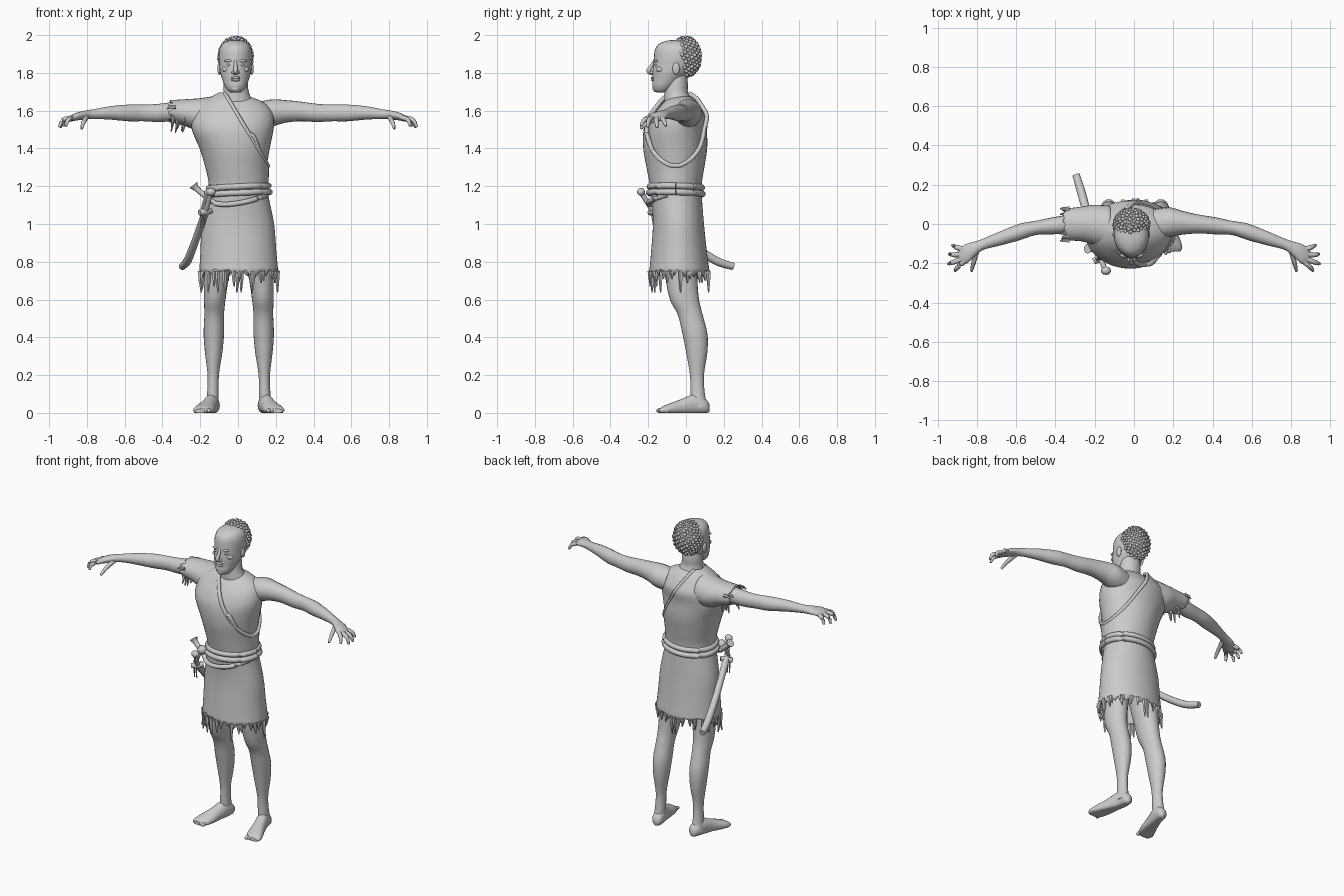
import bpy, bmesh, math, random
from mathutils import Vector

random.seed(4)
grey = bpy.data.materials.new("plain grey")
grey.diffuse_color = (0.6, 0.6, 0.6, 1)
AX, AY, AZ = Vector((1, 0, 0)), Vector((0, 1, 0)), Vector((0, 0, 1))


def finish(name, bm, thick=0, angle=50):
    """Turn a bmesh into a smooth grey object."""
    bmesh.ops.recalc_face_normals(bm, faces=bm.faces)
    me = bpy.data.meshes.new(name)
    bm.to_mesh(me)
    bm.free()
    ob = bpy.data.objects.new(name, me)
    bpy.context.collection.objects.link(ob)
    me.materials.append(grey)
    bpy.ops.object.select_all(action='DESELECT')
    ob.select_set(True)
    bpy.context.view_layer.objects.active = ob
    bpy.ops.object.shade_smooth_by_angle(angle=math.radians(angle))
    if thick:
        m = ob.modifiers.new("thickness", 'SOLIDIFY')
        m.thickness, m.offset = thick, 0
    return ob


def spline(pts, n=4):
    """Catmull-Rom interpolation of equal-length tuples."""
    out = []
    for i in range(len(pts) - 1):
        a, b, c, d = (pts[max(0, min(len(pts) - 1, i + k))] for k in (-1, 0, 1, 2))
        for s in range(n):
            t = s / n
            out.append([0.5 * (2 * q + (r - p) * t + (2 * p - 5 * q + 4 * r - w) * t * t
                        + (3 * q - p - 3 * r + w) * t ** 3) for p, q, r, w in zip(a, b, c, d)])
    return out + [list(pts[-1])]


def loft(bm, stations, u, v, seg=28, caps=True, n=4):
    """Skin ellipses (x, y, z, ru, rv); u and v span each ring."""
    rings = []
    for x, y, z, ru, rv in spline(stations, n):
        c = Vector((x, y, z))
        rings.append([bm.verts.new(c + u * ru * math.cos(k * math.tau / seg)
                                   + v * rv * math.sin(k * math.tau / seg)) for k in range(seg)])
    for a, b in zip(rings, rings[1:]):
        for k in range(seg):
            j = (k + 1) % seg
            bm.faces.new((a[k], a[j], b[j], b[k]))
    if caps:
        bm.faces.new(rings[0])
        bm.faces.new(rings[-1])
    return rings


def upright(bm, rows, **kw):
    """Loft of (z, x, y, rx, ry) rows."""
    return loft(bm, [(x, y, z, a, b) for z, x, y, a, b in rows], AX, AY, **kw)


def tube(bm, pts, radii, seg=10, n=4):
    """Round tube along a curved path with varying radius."""
    path = spline([tuple(p) + (r,) for p, r in zip(pts, radii)], n)
    cs = [Vector(p[:3]) for p in path]
    rings = []
    for i, c in enumerate(cs):
        d = (cs[min(i + 1, len(cs) - 1)] - cs[max(i - 1, 0)]).normalized()
        u = d.cross(AX if abs(d.x) < 0.7 else AZ).normalized()
        w = d.cross(u)
        rings.append([bm.verts.new(c + path[i][3] * (u * math.cos(k * math.tau / seg)
                      + w * math.sin(k * math.tau / seg))) for k in range(seg)])
    for a, b in zip(rings, rings[1:]):
        for k in range(seg):
            j = (k + 1) % seg
            bm.faces.new((a[k], a[j], b[j], b[k]))
    bm.faces.new(rings[0])
    bm.faces.new(rings[-1])


def ball(bm, c, r, sub=2):
    res = bmesh.ops.create_icosphere(bm, subdivisions=sub, radius=1)
    for vert in res['verts']:
        vert.co = Vector(c) + Vector([a * b for a, b in zip(vert.co, r)])


# Torso and neck
bm = bmesh.new()
upright(bm, [(1.10, 0, -.05, .145, .12), (1.2, .005, -.055, .142, .12), (1.3, .003, -.055, .15, .132),
             (1.4, 0, -.055, .168, .148), (1.5, 0, -.055, .188, .147), (1.57, 0, -.038, .19, .138),
             (1.62, 0, -.033, .165, .108), (1.655, 0, -.03, .115, .078), (1.675, 0, -.03, .06, .05)])
upright(bm, [(1.56, 0, -.03, .15, .1), (1.62, -.003, -.035, .105, .082), (1.66, -.006, -.045, .08, .07),
             (1.70, -.01, -.052, .067, .062), (1.74, -.012, -.05, .064, .06), (1.79, -.013, -.05, .06, .055)])
finish("torso", bm)

# Head with nose, brow, lips, eyes and ears
HX = -.013
bm = bmesh.new()
upright(bm, [(1.695, HX, -.13, .02, .02), (1.705, HX, -.128, .04, .04), (1.73, HX, -.116, .057, .062),
             (1.76, HX, -.10, .069, .076), (1.80, HX, -.08, .081, .097), (1.84, HX, -.062, .086, .112),
             (1.88, HX, -.052, .09, .118), (1.92, HX, -.05, .087, .115), (1.95, HX, -.055, .073, .092),
             (1.968, HX, -.055, .045, .055), (1.974, HX, -.055, .012, .015)])
tube(bm, [(HX, -.165, 1.865), (HX, -.183, 1.835), (HX, -.197, 1.81), (HX, -.175, 1.795)],
     [.008, .01, .013, .008])
for z in (1.762, 1.774):
    ball(bm, (HX, -.174, z), (.026, .012, .007))
ball(bm, (HX, -.16, 1.718), (.026, .018, .02))
for s in (-1, 1):
    ball(bm, (HX + s * .013, -.18, 1.802), (.01, .012, .008))
    ball(bm, (HX + s * .036, -.158, 1.842), (.014, .01, .007))
    ball(bm, (HX + s * .036, -.159, 1.864), (.024, .012, .008))
    ball(bm, (HX + s * .05, -.135, 1.818), (.022, .024, .016))
    ball(bm, (HX + s * .086, -.052, 1.822), (.01, .02, .034))
finish("head", bm)

# Curly hair on the crown and back of the head
bm = bmesh.new()
hc, hr = Vector((HX, -.002, 1.885)), (.088, .078, .104)
ball(bm, hc, hr, 3)
for i in range(230):
    z = 1 - 2 * (i + .5) / 230
    a = i * 2.39996
    p = Vector((math.sqrt(1 - z * z) * math.cos(a), math.sqrt(1 - z * z) * math.sin(a), z))
    if p.y > -.75 and p.y + .35 * p.z > -.3:
        r = random.uniform(.009, .0125)
        ball(bm, hc + Vector([q * w for q, w in zip(p, hr)]), (r, r, r), 1)
finish("curly_hair", bm, angle=80)

for s, side in ((1, "left"), (-1, "right")):
    # Arm and palm
    bm = bmesh.new()
    arm = [(.10, .0, 1.575, .075, .07), (.18, .01, 1.588, .075, .072), (.25, .006, 1.596, .06, .06),
           (.33, .0, 1.596, .048, .052), (.42, -.01, 1.588, .043, .048), (.50, -.02, 1.588, .036, .044),
           (.58, -.04, 1.588, .042, .044), (.68, -.073, 1.588, .036, .035), (.76, -.1, 1.582, .029, .026),
           (.80, -.12, 1.578, .034, .024), (.85, -.15, 1.57, .05, .021), (.885, -.162, 1.558, .042, .016),
           (.90, -.168, 1.55, .026, .01)]
    loft(bm, [(s * x, y, z, a, b) for x, y, z, a, b in arm], AY, AZ, seg=20)
    # Fingers and thumb
    for pts in ([(.865, -.19, 1.565), (.9, -.222, 1.55), (.912, -.238, 1.518)],
                [(.88, -.18, 1.562), (.927, -.197, 1.55), (.946, -.203, 1.512)],
                [(.88, -.155, 1.56), (.925, -.157, 1.545), (.942, -.153, 1.51)],
                [(.875, -.128, 1.56), (.908, -.117, 1.548), (.925, -.107, 1.518)],
                [(.80, -.13, 1.57), (.817, -.195, 1.54), (.828, -.24, 1.505)]):
        tube(bm, [(s * x, y, z) for x, y, z in pts], [.014, .012, .007], 8)
    finish(side + "_arm", bm)

    # Leg
    bm = bmesh.new()
    leg = [(.92, .095, -.04, .085, .1), (.72, .118, -.025, .066, .085), (.6, .127, -.008, .057, .077),
           (.52, .13, .022, .052, .066), (.42, .132, .047, .054, .066), (.32, .133, .057, .046, .056),
           (.2, .135, .058, .03, .037), (.1, .137, .062, .031, .038), (.03, .142, .07, .036, .045)]
    upright(bm, [(z, s * x + .004, y, a, b) for z, x, y, a, b in leg], seg=24)
    # Foot, flattened on the ground, with toes
    foot = [(.125, .133, .025, .012, .018), (.105, .134, .035, .033, .038), (.05, .143, .045, .038, .055),
            (-.02, .162, .03, .043, .045), (-.08, .18, .02, .052, .032), (-.12, .192, .014, .05, .022),
            (-.14, .197, .01, .035, .012)]
    loft(bm, [(s * x + .004, y, z, a, b) for y, x, z, a, b in foot], AX, AZ, seg=20)
    for k in range(5):
        ball(bm, (s * (.158 + .018 * k) + .004, -.138 + .008 * k, .012), (.012 - .001 * k, .02, .013), 2)
    for vert in bm.verts:
        vert.co.z = max(0, vert.co.z)
    finish(side + "_leg", bm)

# One-shouldered tunic, cut on a diagonal
bm = bmesh.new()
upright(bm, [(1.16, 0, -.052, .15, .128), (1.22, .003, -.055, .152, .132), (1.3, -.004, -.056, .162, .146),
             (1.4, -.012, -.057, .184, .162), (1.5, -.025, -.056, .212, .161), (1.57, -.02, -.04, .212, .151),
             (1.62, -.015, -.035, .19, .122), (1.665, -.012, -.032, .13, .092), (1.69, -.012, -.03, .085, .06)],
        seg=48, caps=False, n=6)
cut, nrm = Vector((-.07, 0, 1.69)), Vector((.385, 0, .23)).normalized()
bmesh.ops.bisect_plane(bm, geom=bm.verts[:] + bm.edges[:] + bm.faces[:], plane_co=cut,
                       plane_no=nrm, clear_outer=True)
rim = [e for e in bm.edges if e.is_boundary and all(abs((w.co - cut).dot(nrm)) < 1e-4 for w in e.verts)]
rim_pts = sorted({w for e in rim for w in e.verts}, key=lambda w: math.atan2(w.co.y + .045, w.co.z - 1.9))
front = sorted([tuple(w.co) for w in rim_pts if w.co.y < -.05], key=lambda p: p[2])
back = sorted([tuple(w.co) for w in rim_pts if w.co.y >= -.05], key=lambda p: -p[2])
finish("tunic", bm, .014)
# Rolled edge of the tunic
bm = bmesh.new()
edge = (back + front)[::2]
tube(bm, edge, [.012] * len(edge), 8, 2)
tube(bm, [(.04, -.205, 1.475), (.075, -.205, 1.47), (.1, -.19, 1.42), (.12, -.17, 1.38)],
     [.006, .012, .012, .006], 8)
finish("tunic_rolled_edge", bm)

# Torn sleeve with hanging strands
bm = bmesh.new()
rings = loft(bm, [(-.12, -.02, 1.575, .11, .1), (-.2, -.005, 1.575, .1, .088), (-.27, 0, 1.588, .085, .07),
                  (-.35, -.003, 1.597, .078, .056)], AY, AZ, caps=False)
for w in rings[-1]:
    w.co.x -= random.uniform(-.02, .02)
for i in range(9):
    y, x = random.uniform(-.075, .075), random.uniform(-.35, -.28)
    z = 1.55 + abs(y) * .4
    tube(bm, [(x, y, z), (x + .004, y, z - .03), (x - .004, y, z - random.uniform(.04, .08))], [.008, .005, .001], 5, 2)
for y in (-.085, -.05, .05, .078):
    tube(bm, [(-.33, y, 1.62), (-.36, y, 1.618), (-.375, y, 1.61)], [.008, .005, .001], 5, 2)
finish("torn_sleeve", bm, .006)

# Skirt with ragged hem and strands
bm = bmesh.new()
rings = upright(bm, [(1.23, .003, -.057, .15, .13), (1.15, 0, -.05, .158, .13), (1.0, 0, -.04, .188, .132),
                     (.85, .002, -.037, .198, .145), (.75, .004, -.035, .206, .156)], seg=72, caps=False)
for k, w in enumerate(rings[-1]):
    w.co.z += random.uniform(-.035, .012)
    w.co.xy *= random.uniform(.98, 1.02)
for i in range(30):
    a = i * math.tau / 30 + random.uniform(-.08, .08)
    x, y = .004 + .205 * math.cos(a), -.035 + .155 * math.sin(a)
    d = random.choice((.03, .04, .05, .07, .1))
    tube(bm, [(x, y, .75), (x, y, .75 - d * .5), (x + random.uniform(-.008, .008), y, .74 - d)], [.011, .007, .001], 5, 2)
finish("skirt", bm, .006)

# Rope belt: two full turns and a low loop towards the knot
bm = bmesh.new()
for z, rx, ry in ((1.195, .158, .138), (1.162, .164, .142)):
    pts = [(.003 + rx * math.cos(a), -.054 + ry * math.sin(a), z + .008 * math.sin(a + 2))
           for a in [i * math.tau / 24 for i in range(25)]]
    tube(bm, pts, [.0165] * 25, 10, 2)
tube(bm, [(.15, -.1, 1.155), (.07, -.185, 1.125), (-.04, -.196, 1.105), (-.12, -.165, 1.11), (-.165, -.12, 1.15)],
     [.014] * 5, 10)
ball(bm, (-.15, -.155, 1.165), (.03, .03, .028))
for x in (-.175, -.19):
    tube(bm, [(x + .02, -.165, 1.15), (x, -.18, 1.08), (x - .005, -.17, .98)], [.009, .007, .003], 6)
finish("rope_belt", bm)

# Curved sword in its scabbard
bm = bmesh.new()
tube(bm, [(-.172, -.17, 1.065), (-.2, -.08, .985), (-.235, .04, .885), (-.268, .16, .805), (-.295, .25, .775)],
     [.021, .02, .021, .022, .019], 12)
tube(bm, [(-.145, -.235, 1.165), (-.158, -.205, 1.115), (-.172, -.17, 1.065)], [.014, .013, .015], 10)
ball(bm, (-.143, -.238, 1.17), (.026, .022, .022))
tube(bm, [(-.205, -.19, 1.06), (-.172, -.172, 1.065), (-.145, -.15, 1.07)], [.016, .02, .016], 8)
finish("sword", bm)

# Second hilt tucked in the belt
bm = bmesh.new()
tube(bm, [(-.235, -.125, 1.205), (-.222, -.127, 1.19), (-.2, -.13, 1.17), (-.15, -.14, 1.13)],
     [.026, .017, .015, .016], 10)
finish("dagger_hilt", bm)
